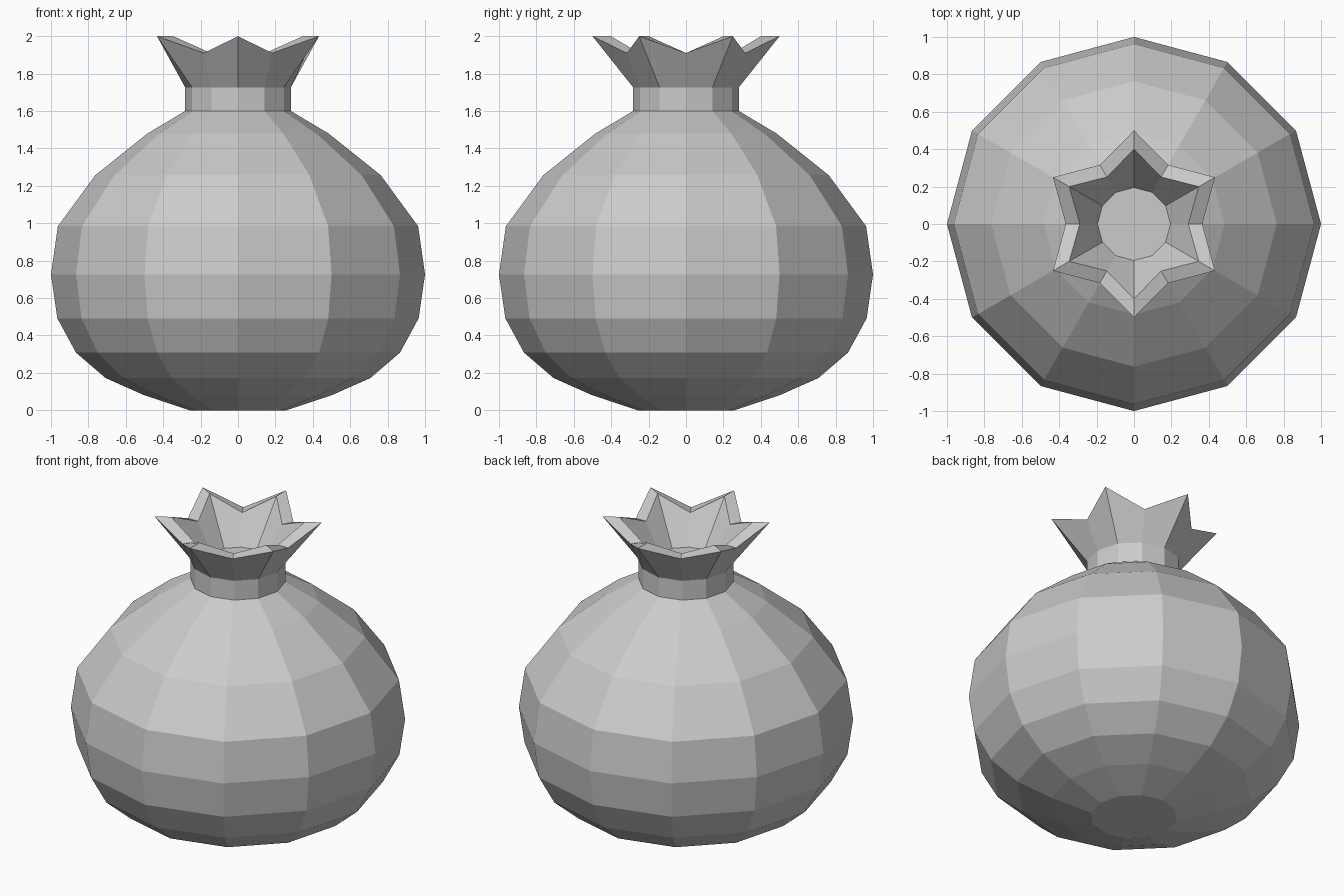
import bpy, bmesh
from math import cos, sin, tau

if "Cube" in bpy.data.objects:
    bpy.data.objects.remove(bpy.data.objects["Cube"])

SIDES = 12


def ring(bm, even, odd=None):
    """One 12-point ring; even and odd corners are (radius, z) pairs."""
    pts = (even, odd or even)
    return [bm.verts.new((pts[i % 2][0] * cos(tau * i / SIDES),
                          pts[i % 2][0] * sin(tau * i / SIDES),
                          pts[i % 2][1])) for i in range(SIDES)]


def loft(name, rows, cap_start=False, cap_end=False):
    """Skin a stack of rings into a flat-shaded object."""
    bm = bmesh.new()
    rings = [ring(bm, *row) for row in rows]
    for a, b in zip(rings, rings[1:]):
        for i in range(SIDES):
            j = (i + 1) % SIDES
            bm.faces.new((a[i], a[j], b[j], b[i]))
    if cap_start:
        bm.faces.new(rings[0][::-1])
    if cap_end:
        bm.faces.new(rings[-1])
    mesh = bpy.data.meshes.new(name)
    bm.to_mesh(mesh)
    bm.free()
    obj = bpy.data.objects.new(name, mesh)
    bpy.context.collection.objects.link(obj)
    return obj


# Round fruit body, flat underneath
body = [(0.26, 0), (0.5, 0.08), (0.707, 0.172), (0.866, 0.308), (0.966, 0.492),
        (1.0, 0.727), (0.963, 0.984), (0.763, 1.257), (0.484, 1.48), (0.283, 1.6)]
loft("fruit_body", [(p,) for p in body], cap_start=True)

# Neck flaring into a six-pointed crown, then over the rim and down to the cup floor
crown = [((0.283, 1.6),),
         ((0.283, 1.727),),
         ((0.365, 1.91), (0.5, 2.0)),
         ((0.29, 1.91), (0.4, 2.0)),
         ((0.195, 1.727),)]
loft("crown", crown, cap_end=True)
